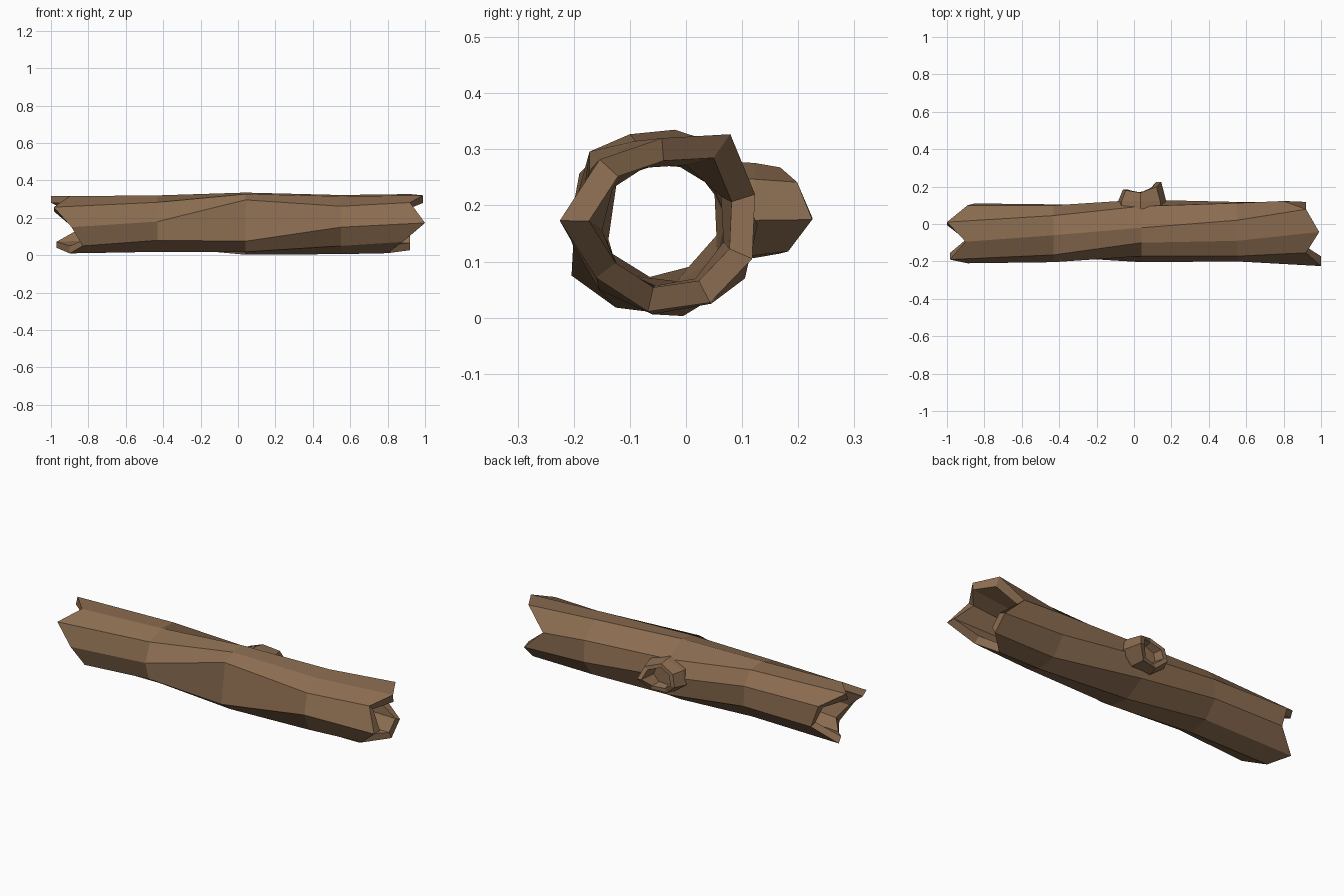
import bpy, bmesh, math

if "Cube" in bpy.data.objects:
    bpy.data.objects.remove(bpy.data.objects["Cube"])

bark = bpy.data.materials.new("brown_bark")
bark.diffuse_color = (0.26, 0.152, 0.082, 1)
bark.use_nodes = True
bark.node_tree.nodes["Principled BSDF"].inputs["Base Color"].default_value = bark.diffuse_color


def loft(name, rings):
    """Skin a list of vertex rings; returns the bmesh and its rings."""
    bm = bmesh.new()
    vr = [[bm.verts.new(p) for p in r] for r in rings]
    n = len(rings[0])
    for a, b in zip(vr, vr[1:]):
        for i in range(n):
            j = (i + 1) % n
            bm.faces.new((a[i], a[j], b[j], b[i]))
    return bm, vr


def finish(bm, name):
    bmesh.ops.recalc_face_normals(bm, faces=bm.faces)
    me = bpy.data.meshes.new(name)
    bm.to_mesh(me)
    bm.free()
    me.materials.append(bark)
    ob = bpy.data.objects.new(name, me)
    bpy.context.collection.objects.link(ob)
    return ob


# Nine-sided (y, z) cross-sections along the log, slowly twisting
s_left = [(-.095, .316), (.01, .317), (.10, .25), (.11, .13), (.035, .04),
          (-.065, .01), (-.17, .05), (-.21, .15), (-.19, .257)]
s_a = [(-.06, .32), (.045, .312), (.10, .24), (.105, .13), (.03, .045),
       (-.075, .018), (-.175, .08), (-.204, .18), (-.165, .283)]
s_b = [(-.02, .335), (.095, .265), (.13, .18), (.105, .07), (-.005, .003),
       (-.125, .018), (-.204, .075), (-.172, .296), (-.10, .327)]
s_c = [(.02, .322), (.112, .24), (.118, .12), (.045, .025), (-.06, .006),
       (-.155, .05), (-.2, .15), (-.172, .262), (-.09, .315)]
s_right = [(.079, .327), (.123, .22), (.118, .105), (.043, .027), (-.068, .011),
           (-.16, .071), (-.225, .173), (-.154, .282), (-.043, .32)]

# Jagged broken ends
x_left = [-.90, -1, -.89, -.85, -.97, -.90, -.83, -.89, -.985]
x_right = [.92, .80, .92, .92, .80, .88, 1, .92, .99]
sections = [(x_left, s_left, .75), ([-.43] * 9, s_a, .66), ([.04] * 9, s_b, .64),
            ([.55] * 9, s_c, .68), (x_right, s_right, .73)]


def ring(xs, pts, k):
    cy = sum(p[0] for p in pts) / 9
    cz = sum(p[1] for p in pts) / 9
    return [(x, cy + (y - cy) * k, cz + (z - cz) * k) for x, (y, z) in zip(xs, pts)]


# Hollow log: outer skin one way, tunnel back the other, closed at the first ring
outer = [ring(x, s, 1) for x, s, k in sections]
inner = [ring(x, s, k) for x, s, k in reversed(sections)]
bm, vr = loft("hollow_log", outer + inner)
for i in range(9):
    j = (i + 1) % 9
    bm.faces.new((vr[-1][i], vr[-1][j], vr[0][j], vr[0][i]))
finish(bm, "hollow_log")

# Broken branch stub on the back with a hollow socket
tip_y = [.198, .225, .182, .166, .185, .18, .168]


def stub_ring(rx, rz, ys):
    pts = []
    for i, y in enumerate(ys):
        a = math.radians(42 - i * 360 / 7)
        pts.append((.042 + rx * math.cos(a), y, .188 + rz * math.sin(a)))
    return pts


bm, vr = loft("branch_stub", [
    stub_ring(.135, .09, [.08] * 7),
    stub_ring(.132, .088, [.122] * 7),
    stub_ring(.105, .08, tip_y),
    stub_ring(.078, .058, tip_y),
    stub_ring(.065, .048, [.135] * 7)])
bm.faces.new(vr[-1])
bm.faces.new(vr[0])
finish(bm, "branch_stub")
